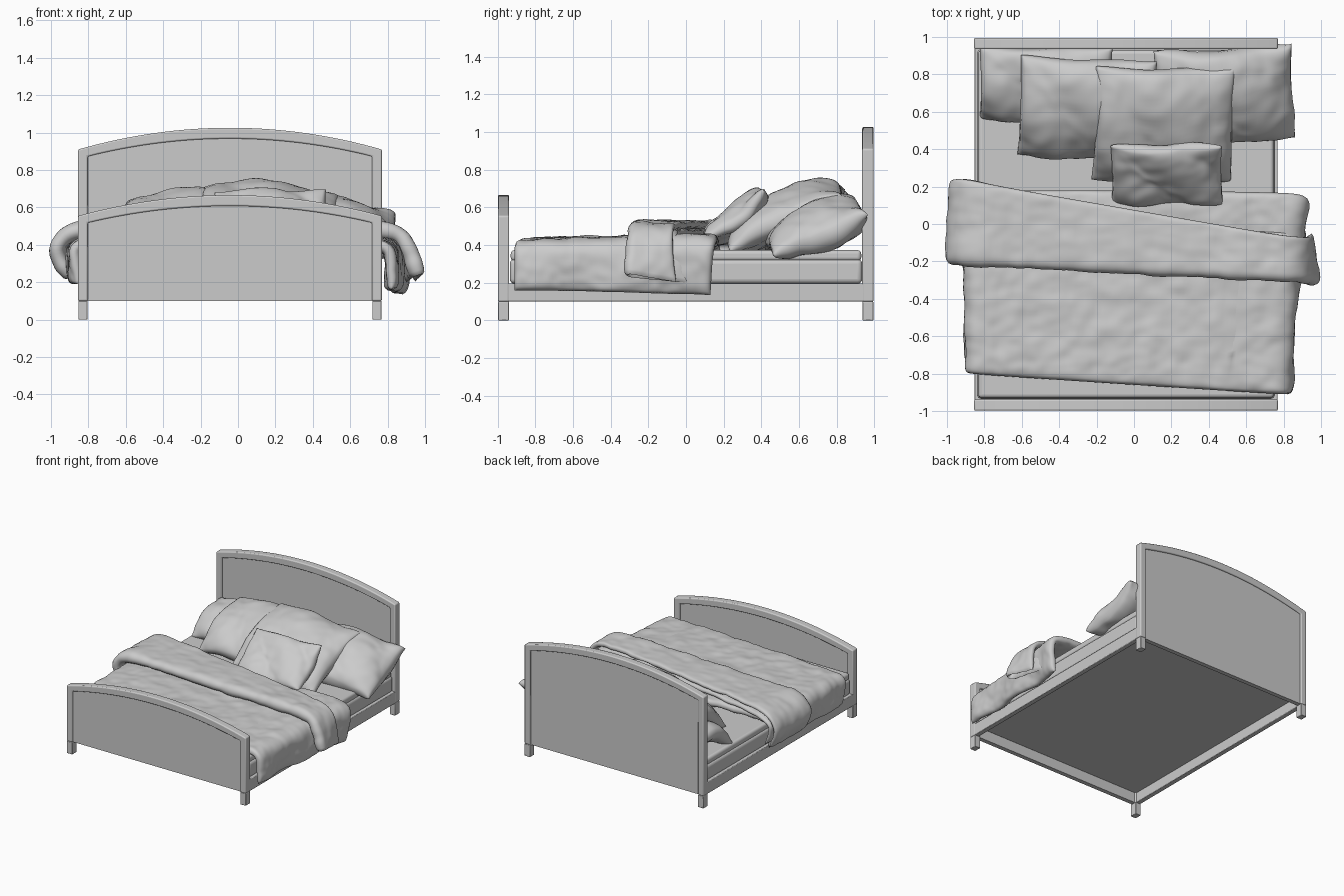
import bpy, bmesh
from math import sin, cos, pi, sqrt, tanh, radians
from mathutils import Vector, Euler, noise

if "Cube" in bpy.data.objects:
    bpy.data.objects.remove(bpy.data.objects["Cube"])

CX, HW = -0.043, 0.812          # bed frame centre and half width


def finish(name, bm, bevel=0, segments=2, angle=35):
    bmesh.ops.remove_doubles(bm, verts=bm.verts, dist=1e-5)
    bmesh.ops.recalc_face_normals(bm, faces=bm.faces)
    me = bpy.data.meshes.new(name)
    bm.to_mesh(me)
    bm.free()
    ob = bpy.data.objects.new(name, me)
    bpy.context.collection.objects.link(ob)
    if bevel:
        m = ob.modifiers.new("Bevel", 'BEVEL')
        m.width, m.segments, m.limit_method = bevel, segments, 'ANGLE'
    bpy.ops.object.select_all(action='DESELECT')
    ob.select_set(True)
    bpy.context.view_layer.objects.active = ob
    bpy.ops.object.shade_smooth_by_angle(angle=radians(angle))
    return ob


def box(name, lo, hi, bevel=0.004, segments=2):
    bm = bmesh.new()
    bmesh.ops.create_cube(bm, size=1)
    for v in bm.verts:
        v.co = Vector([(a + b) / 2 + c * (b - a) for a, b, c in zip(lo, hi, v.co)])
    return finish(name, bm, bevel, segments)


def strip(name, outer, inner, y, depth, bevel):
    """Solid between two matching outlines in the xz plane."""
    bm = bmesh.new()
    rings = [[bm.verts.new((x, yy, z)) for x, z in pts]
             for pts, yy in ((outer, y - depth / 2), (inner, y - depth / 2),
                             (inner, y + depth / 2), (outer, y + depth / 2))]
    for k in range(4):
        a, b = rings[k], rings[(k + 1) % 4]
        for i in range(len(a) - 1):
            bm.faces.new((a[i], a[i + 1], b[i + 1], b[i]))
    for i in (0, -1):
        bm.faces.new([r[i] for r in rings])
    return finish(name, bm, bevel, 3)


def arch(half, side, top, n=32):
    return [(CX + half * t, side + (top - side) * (1 - t * t))
            for t in [-1 + 2 * i / n for i in range(n + 1)]]


def end_board(name, y, side, top):
    outer, inner = arch(HW, side, top), arch(HW - 0.052, side - 0.037, top - 0.058)
    ends = lambda pts: [(pts[0][0], 0.1)] + pts + [(pts[-1][0], 0.1)]
    strip(name + "_frame", ends(outer), ends(inner), y, 0.06, 0.008)
    panel = arch(HW - 0.04, side - 0.03, top - 0.045)
    strip(name + "_panel", panel, [(x, 0.1) for x, z in panel], y, 0.036, 0)
    for s, label in ((-1, "left"), (1, "right")):
        x = CX + s * (HW - 0.026)
        box(f"{name}_{label}_leg", (x - 0.025, y - 0.029, 0), (x + 0.025, y + 0.029, 0.1))


def shell(name, P, T, nu, nv, amp, freq):
    """Closed soft body: centre surface P(u,v), half thickness T(u,v), noisy wrinkles."""
    bm = bmesh.new()
    spread = lambda i, n: 0.5 * (2 * i / n - 1) + 0.5 * sin(pi / 2 * (2 * i / n - 1))
    us, vs = [spread(i, nu) for i in range(nu + 1)], [spread(j, nv) for j in range(nv + 1)]
    layers = ([], [])
    e = 0.01
    for u in us:
        rows = ([], [])
        for v in vs:
            p = P(u, v)
            n = (P(min(u + e, 1), v) - P(max(u - e, -1), v)).cross(
                P(u, min(v + e, 1)) - P(u, max(v - e, -1))).normalized()
            t = T(u, v)
            w = amp * noise.noise(p * freq) + amp * 0.6 * noise.noise(p * freq * 2.3)
            for row, s in zip(rows, (1, -1)):
                row.append(bm.verts.new(p + n * (s * t + w)))
        layers[0].append(rows[0])
        layers[1].append(rows[1])
    for g in layers:
        for i in range(nu):
            for j in range(nv):
                bm.faces.new((g[i][j], g[i + 1][j], g[i + 1][j + 1], g[i][j + 1]))
    return finish(name, bm, angle=80)


def path(pts):
    """Corner-cut smooth curve, evaluated by length fraction."""
    pts = [Vector(p) for p in pts]
    for _ in range(4):
        new = [pts[0]]
        for a, b in zip(pts, pts[1:]):
            new += [a.lerp(b, 0.25), a.lerp(b, 0.75)]
        pts = new + [pts[-1]]
    d = [0]
    for a, b in zip(pts, pts[1:]):
        d.append(d[-1] + (b - a).length)

    def f(s):
        s *= d[-1]
        k = next((i for i in range(1, len(d)) if d[i] >= s), len(d) - 1)
        return pts[k - 1].lerp(pts[k], (s - d[k - 1]) / (d[k] - d[k - 1]))
    return f


def sheet_thickness(h):
    return lambda u, v: h * sqrt(max(0, (1 - abs(u) ** 36) * (1 - abs(v) ** 24)))


def pillow(name, centre, w, l, h, tilt, roll=0, yaw=0, bend=0.03, sag=0.0):
    """Cushion that bends along its length and sags towards its sides."""
    rot = Euler((radians(tilt), radians(roll), radians(yaw))).to_matrix()
    c = Vector(centre)

    def P(u, v):
        return c + rot @ Vector((w * u * (1 - 0.06 * (1 - v * v) - 0.04 * v * v * u * u),
                                 l * v * (1 - 0.07 * (1 - u * u) - 0.04 * v * v * u * u),
                                 bend * (0.4 - v * v) + sag * (0.3 - u * u)
                                 + 0.012 * sin(5 * u + 3 * v)))
    T = lambda u, v: h * max(0, (1 - u * u) * (1 - v * v)) ** 0.4
    shell(name, P, T, 40, 36, 0.012, 6)


# Wooden frame
end_board("headboard", 0.965, 0.91, 1.026)
end_board("footboard", -0.968, 0.555, 0.666)
for s, label in ((-1, "left"), (1, "right")):
    x = CX + s * (HW - 0.022)
    box(label + "_rail", (x - 0.02, -0.95, 0.1), (x + 0.02, 0.945, 0.197))
box("bed_base", (CX - HW + 0.03, -0.95, 0.182), (CX + HW - 0.03, 0.945, 0.197))

# Mattress and topper
box("mattress", (CX - 0.797, -0.935, 0.195), (CX + 0.797, 0.935, 0.325), 0.025, 4)
box("topper", (CX - 0.79, -0.93, 0.315), (CX + 0.79, 0.93, 0.373), 0.02, 4)

# Duvet draped over both sides
front = path([(-0.865, -0.80, 0.19), (-0.875, -0.80, 0.34), (-0.86, -0.80, 0.40),
              (-0.76, -0.81, 0.403), (0, -0.86, 0.403), (0.70, -0.905, 0.403),
              (0.80, -0.91, 0.39), (0.815, -0.91, 0.32), (0.81, -0.91, 0.16)])
back = path([(-0.88, 0.17, 0.19), (-0.89, 0.18, 0.34), (-0.87, 0.18, 0.41),
             (-0.76, 0.18, 0.413), (0, 0.18, 0.413), (0.74, 0.17, 0.43),
             (0.89, 0.16, 0.43), (0.92, 0.14, 0.33), (0.86, 0.13, 0.135)])


def duvet_surface(u, v):
    t = (v + 1) / 2
    p = front((u + 1) / 2).lerp(back((u + 1) / 2), t ** 1.5 if u > 0.5 else t)
    p.y = front((u + 1) / 2).y * (1 - t) + back((u + 1) / 2).y * t
    if p.z < 0.36:                       # gentle waves on the hanging sides
        p.x += 0.08 * (0.36 - p.z) * sin(p.y * 13)
    return p


shell("duvet", duvet_surface, sheet_thickness(0.033), 110, 70, 0.010, 8)

# Folded blanket: two layers joined by a fold along the front
fold_front = path([(-0.90, -0.18, 0.23), (-0.955, -0.19, 0.31), (-0.975, -0.20, 0.40),
                   (-0.89, -0.21, 0.475), (-0.75, -0.21, 0.485), (0, -0.25, 0.485),
                   (0.74, -0.28, 0.485), (0.86, -0.29, 0.47), (0.92, -0.30, 0.38),
                   (0.97, -0.31, 0.24)])
fold_back = path([(-0.89, 0.24, 0.23), (-0.93, 0.25, 0.31), (-0.95, 0.26, 0.40),
                  (-0.88, 0.26, 0.47), (-0.72, 0.22, 0.485), (0, 0.09, 0.485),
                  (0.72, -0.04, 0.485), (0.86, -0.06, 0.46), (0.91, -0.06, 0.36),
                  (0.92, -0.04, 0.20)])


def blanket_surface(u, v):
    s = (u + 1) / 2
    at = lambda q, t: fold_back(q).lerp(fold_front(q), t)
    t = 1 - (sqrt(v * v + 0.002) - 0.045)
    d = at(min(s + 0.01, 1), t) - at(max(s - 0.01, 0), t)
    p = at(s, t) + Vector((-d.z, 0, d.x)).normalized() * 0.024 * tanh(v * 14)
    if v < 0 and u > 0.6:                # lower layer shows behind the upper one
        p.y += 0.06 * (u - 0.6) / 0.4 * v * v
    return p


shell("folded_blanket", blanket_surface, sheet_thickness(0.021), 100, 80, 0.009, 7)

# Pillows
pillow("back_left_pillow", (-0.47, 0.745, 0.475), 0.37, 0.22, 0.10, 24)
pillow("back_right_pillow", (0.485, 0.685, 0.485), 0.385, 0.285, 0.13, 23, 4, 4, -0.01, 0.04)
pillow("middle_left_pillow", (-0.25, 0.61, 0.53), 0.38, 0.305, 0.115, 24, 0, -2, 0.04)
pillow("middle_right_pillow", (0.16, 0.525, 0.555), 0.39, 0.35, 0.115, 26, 5, 0, 0.045)
pillow("small_front_pillow", (0.175, 0.27, 0.55), 0.31, 0.21, 0.075, 40, 0, 1, -0.02)
